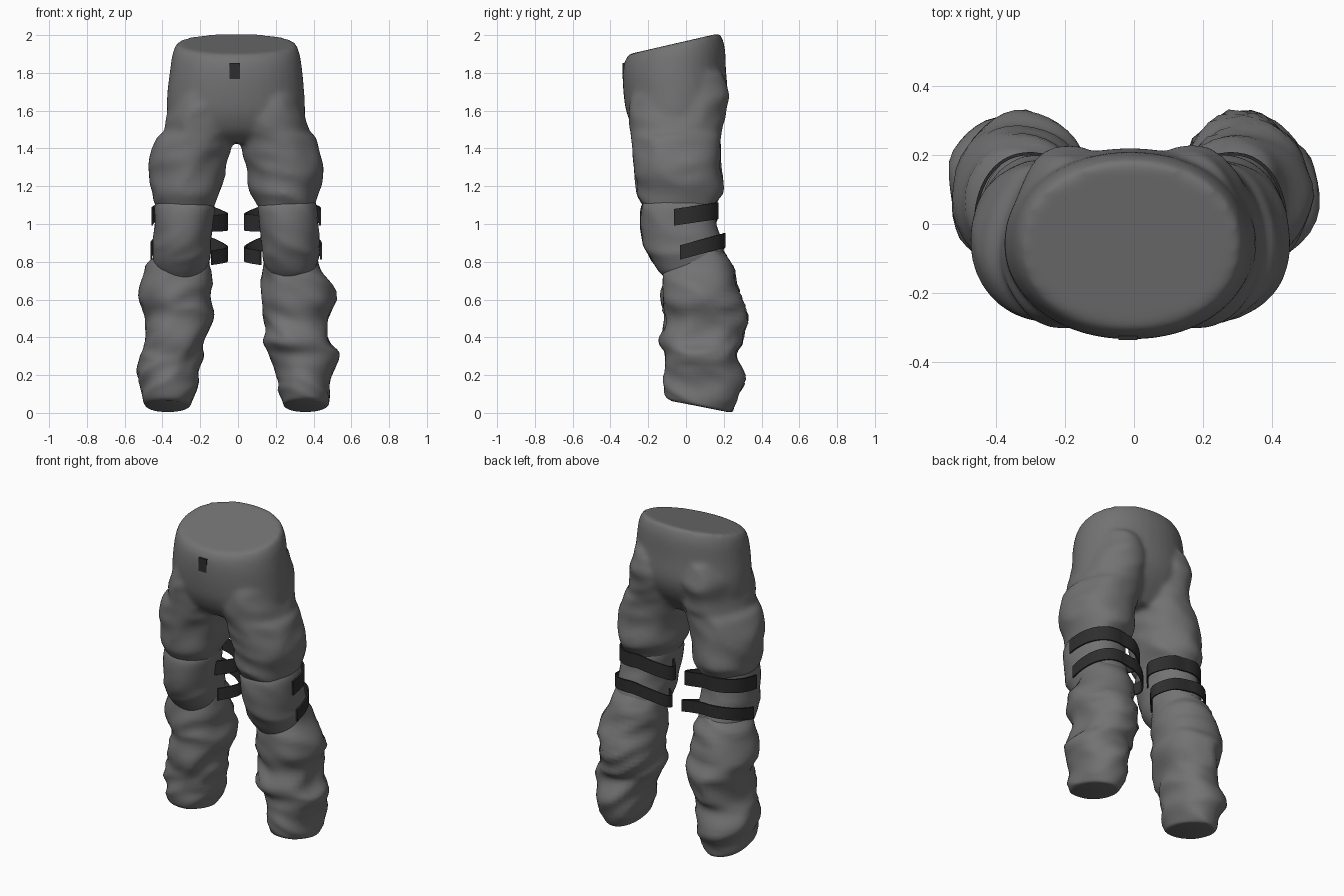
import bpy, bmesh, math
from mathutils import Vector, noise

if "Cube" in bpy.data.objects:
    bpy.data.objects.remove(bpy.data.objects["Cube"])


def material(name, v):
    m = bpy.data.materials.new(name)
    m.diffuse_color = (v, v, v, 1)
    m.use_nodes = True
    m.node_tree.nodes["Principled BSDF"].inputs["Base Color"].default_value = m.diffuse_color
    return m


CLOTH = material("grey cloth", 0.17)
DARK = material("dark webbing", 0.027)


def spline(rows, steps):
    """Catmull-Rom through tuples of equal length."""
    out = []
    for i in range(len(rows) - 1):
        quad = [Vector(rows[max(0, min(len(rows) - 1, i + k))]) for k in (-1, 0, 1, 2)]
        a, b, c, d = quad
        for s in range(steps):
            t = s / steps
            out.append(0.5 * (2 * b + (c - a) * t + (2 * a - 5 * b + 4 * c - d) * t * t
                              + (3 * b - a - 3 * c + d) * t ** 3))
    out.append(Vector(rows[-1]))
    return out


def oval(x0, x1, y0, y1, a, power, grow=0.0):
    """Point on a rounded oval at angle a."""
    c, s = math.cos(a), math.sin(a)
    return ((x0 + x1) / 2 + math.copysign(abs(c) ** (2 / power), c) * ((x1 - x0) / 2 + grow),
            (y0 + y1) / 2 + math.copysign(abs(s) ** (2 / power), s) * ((y1 - y0) / 2 + grow))


def loft(bm, rows, side=1, shift=0.0, amp=0.0, sides=36, steps=5, power=2.1):
    """Rows are (z, x0, x1, y0, y1, tilt); rings are rounded ovals with cloth folds."""
    rings = []
    for z, x0, x1, y0, y1, tilt in spline(rows, steps):
        ring = []
        for k in range(sides):
            a = 2 * math.pi * k / sides
            x, y = oval(x0, x1, y0, y1, a, power)
            n = noise.noise(Vector((x * 4 + side * 7, y * 4, z * 8 + x * 3)))
            f = amp * (1 - 4 * abs(n))
            ring.append(bm.verts.new((side * (x + math.cos(a) * f) + shift, y + math.sin(a) * f,
                                      z + tilt * (y - (y0 + y1) / 2))))
        rings.append(ring)
    for r0, r1 in zip(rings, rings[1:]):
        for k in range(sides):
            j = (k + 1) % sides
            bm.faces.new((r0[k], r0[j], r1[j], r1[k]))
    bm.faces.new(rings[0])
    bm.faces.new(rings[-1])


def finish(name, bm, mat, mods=(), angle=50):
    bmesh.ops.recalc_face_normals(bm, faces=bm.faces)
    me = bpy.data.meshes.new(name)
    bm.to_mesh(me)
    bm.free()
    me.materials.append(mat)
    ob = bpy.data.objects.new(name, me)
    bpy.context.collection.objects.link(ob)
    bpy.ops.object.select_all(action='DESELECT')
    ob.select_set(True)
    bpy.context.view_layer.objects.active = ob
    for kind, props in mods:
        m = ob.modifiers.new(kind, kind)
        for key, val in props.items():
            setattr(m, key, val)
        bpy.ops.object.modifier_apply(modifier=m.name)
    bpy.ops.object.shade_smooth_by_angle(angle=math.radians(angle))
    return ob


# Seat and thighs, fused into one skin
bm = bmesh.new()
loft(bm, [(1.955, -.325, .305, -.30, .18, .23), (1.90, -.347, .327, -.325, .205, .15),
          (1.80, -.362, .342, -.335, .212, .05), (1.68, -.376, .352, -.33, .22, 0),
          (1.58, -.375, .355, -.312, .19, 0), (1.49, -.36, .34, -.265, .13, 0),
          (1.43, -.26, .24, -.19, .08, 0)])
thigh = [(1.80, .04, .31, -.25, .19, 0), (1.68, .01, .345, -.29, .226, 0),
         (1.56, 0, .37, -.305, .205, 0), (1.49, .008, .385, -.29, .185, 0),
         (1.45, .015, .425, -.285, .185, 0), (1.32, .05, .46, -.275, .182, 0),
         (1.18, .072, .45, -.262, .198, 0), (1.12, .10, .435, -.24, .17, 0),
         (1.04, .14, .40, -.20, .13, 0)]
for side in (1, -1):
    loft(bm, thigh, side, -.01, .008)
finish("seat_and_thighs", bm, CLOTH,
       [('REMESH', dict(mode='VOXEL', voxel_size=0.013)),
        ('SMOOTH', dict(factor=0.5, iterations=14))], 180)

# Knee sections
knee = [(1.15, .15, .40, -.20, .12, .05), (1.10, .115, .43, -.237, .15, .05),
        (1.00, .125, .437, -.240, .16, .05), (.90, .135, .44, -.225, .185, .05),
        (.82, .14, .44, -.190, .205, 0), (.75, .165, .42, -.142, .20, 0),
        (.70, .21, .37, -.09, .17, 0)]

# Baggy lower legs, slightly different on each side
lower_ys = [(-.08, .19), (-.11, .245), (-.13, .285), (-.115, .325), (-.14, .295),
            (-.11, .275), (-.105, .31), (-.115, .28), (-.10, .245), (-.075, .215)]
right = [(.86, .16, .41), (.76, .13, .455), (.62, .13, .515), (.50, .14, .475), (.38, .14, .49),
         (.31, .17, .53), (.22, .205, .50), (.12, .22, .49), (.05, .24, .475), (.035, .26, .455)]
left = [(.86, .17, .42), (.78, .15, .48), (.62, .14, .52), (.52, .13, .49), (.38, .18, .485),
        (.30, .19, .51), (.22, .20, .54), (.12, .22, .505), (.05, .25, .495), (.035, .27, .475)]

for side, word, rows in ((1, "right", right), (-1, "left", left)):
    bm = bmesh.new()
    loft(bm, knee, side, -.01, .004, power=2.2)
    finish(word + "_knee", bm, CLOTH)

    bm = bmesh.new()
    tilts = [0, 0, 0, 0, 0, 0, -.1, -.18, -.22, -.2]
    loft(bm, [r + y + (t,) for r, y, t in zip(rows, lower_ys, tilts)], side, 0, .011)
    finish(word + "_lower_leg", bm, CLOTH, (), 180)

    # Straps: hug the outer side and back of the knee, then stand loose on the inner side
    for place, z, slope, half, dy, ring in (("upper", 1.045, .15, .044, 0, (.121, .436, -.24, .158)),
                                            ("lower", .858, .27, .038, .033, (.138, .441, -.21, .195))):
        path = [oval(*ring, math.radians(a), 2.2, .009) + (0,) for a in range(-5, 111, 12)]
        path += [(.14, .155 + dy, .015), (.06, .105 + dy, .04),
                 (.053, .05 + dy, .045), (.13, -.04 + dy, .035)]
        bm = bmesh.new()
        pairs = []
        for x, y, drop in spline(path, 3):
            pairs.append([bm.verts.new((side * x - .01, y, z - drop + slope * y + h))
                          for h in (-half, half)])
        for p, q in zip(pairs, pairs[1:]):
            bm.faces.new((p[0], q[0], q[1], p[1]))
        finish(f"{word}_{place}_strap", bm, DARK,
               [('SOLIDIFY', dict(thickness=.009, offset=0))], 40)

# Fly tab at the front of the waist
bm = bmesh.new()
bmesh.ops.create_cube(bm, size=1)
for v in bm.verts:
    v.co = (v.co.x * .055 - .018, v.co.y * .016 - .328, v.co.z * .085 + 1.81)
finish("fly_tab", bm, DARK, (), 30)
